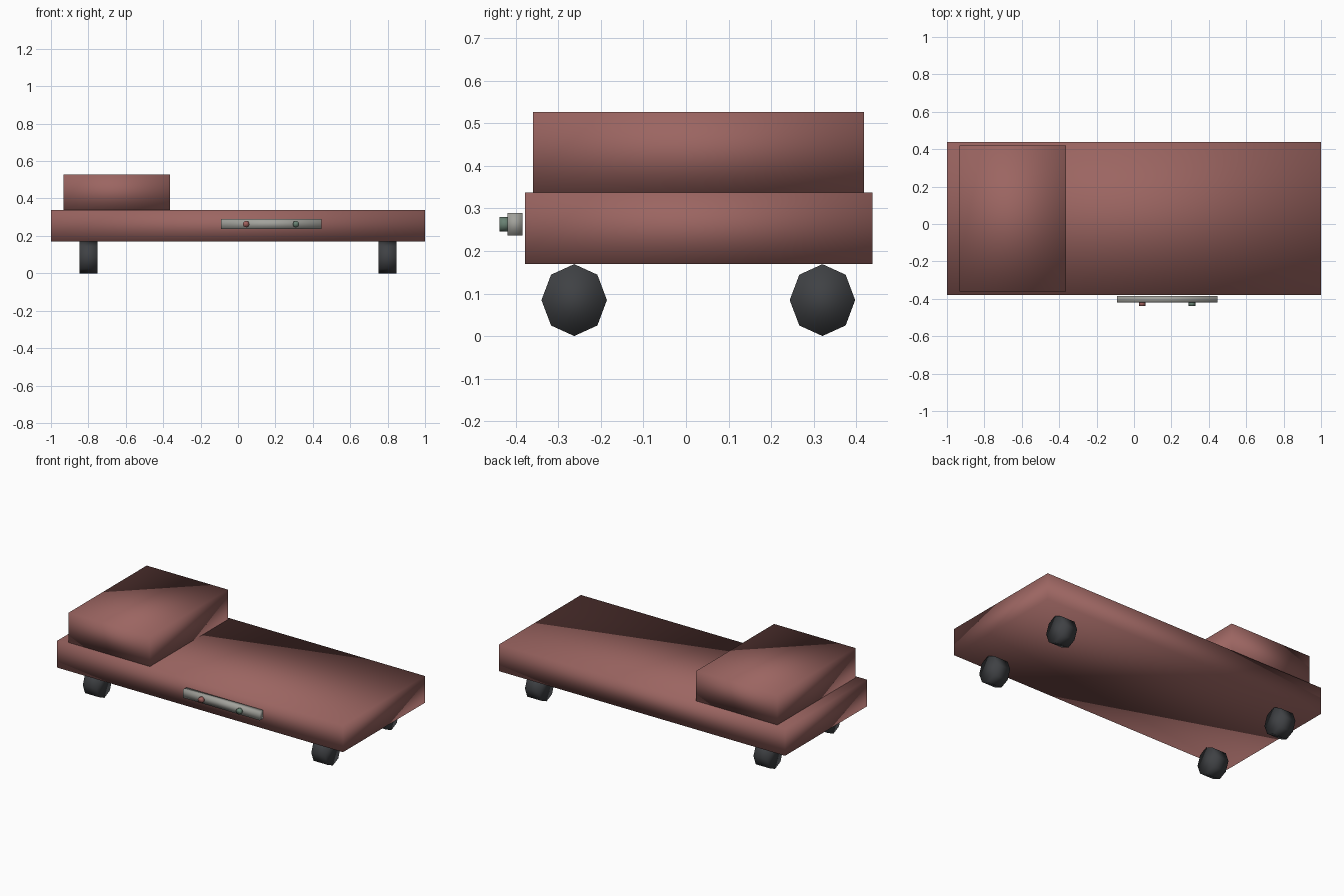
import bpy
import math

if "Cube" in bpy.data.objects:
    bpy.data.objects.remove(bpy.data.objects["Cube"])


def material(name, color):
    m = bpy.data.materials.new(name)
    m.diffuse_color = (*color, 1)
    m.use_nodes = True
    m.node_tree.nodes["Principled BSDF"].inputs["Base Color"].default_value = m.diffuse_color
    return m


RED = material("dull_red", (0.33, 0.13, 0.12))
DARK = material("dark_rubber", (0.05, 0.053, 0.058))
METAL = material("pale_metal", (0.36, 0.36, 0.33))
BUTTON_RED = material("button_red", (0.35, 0.12, 0.11))
BUTTON_GREEN = material("button_green", (0.14, 0.22, 0.17))


def finish(name, mat):
    ob = bpy.context.object
    ob.name = name
    ob.data.materials.append(mat)
    bpy.ops.object.transform_apply(location=False, rotation=True, scale=True)
    bpy.ops.object.shade_smooth()
    return ob


def box(name, lo, hi, mat):
    bpy.ops.mesh.primitive_cube_add(
        size=1, location=[(a + b) / 2 for a, b in zip(lo, hi)])
    bpy.context.object.scale = [b - a for a, b in zip(lo, hi)]
    return finish(name, mat)


# Body slab and raised block at the left end
box("base_slab", (-1, -0.379, 0.169), (1, 0.439, 0.338), RED)
box("raised_block", (-0.932, -0.36, 0.338), (-0.364, 0.419, 0.527), RED)

# Four eight-sided wheels, slightly taller than wide
for side, x in (("left", -0.799), ("right", 0.799)):
    for end, y in (("front", -0.263), ("back", 0.321)):
        bpy.ops.mesh.primitive_cylinder_add(
            vertices=8, radius=1, depth=1, location=(x, y, 0.0845),
            rotation=(0, math.pi / 2, 0))
        bpy.context.object.scale = (0.0845, 0.077, 0.097)
        finish(f"{end}_{side}_wheel", DARK)

# Control panel with two buttons on the front
box("control_panel", (-0.091, -0.42, 0.237), (0.446, -0.385, 0.289), METAL)
for name, x, mat in (("red_button", 0.043, BUTTON_RED),
                     ("green_button", 0.31, BUTTON_GREEN)):
    bpy.ops.mesh.primitive_cylinder_add(
        vertices=8, radius=0.0175, depth=0.025, location=(x, -0.4265, 0.263),
        rotation=(math.pi / 2, 0, 0))
    finish(name, mat)
